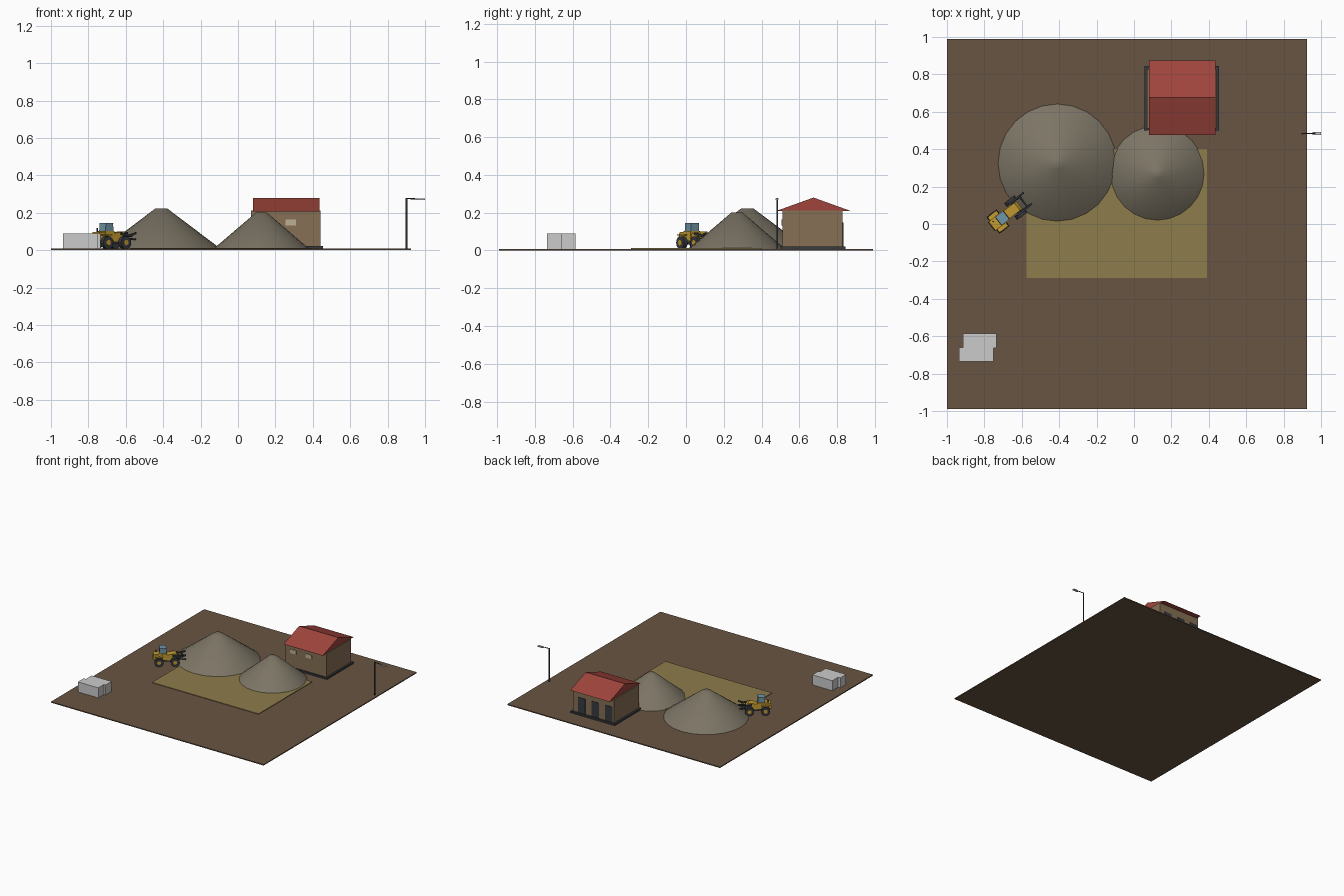
import bpy, bmesh, math
from mathutils import Matrix, Vector

if "Cube" in bpy.data.objects:
    bpy.data.objects.remove(bpy.data.objects["Cube"])

def mat(name, r, g, b):
    m = bpy.data.materials.new(name)
    m.diffuse_color = (r, g, b, 1)
    m.use_nodes = True
    m.node_tree.nodes["Principled BSDF"].inputs["Base Color"].default_value = m.diffuse_color
    return m

SOIL = mat("soil", .14, .09, .055)
SAND = mat("sand", .27, .20, .07)
GRAVEL = mat("gravel", .20, .175, .13)
ROOF = mat("roof_red", .35, .06, .045)
WALL = mat("wall_tan", .24, .16, .09)
CREAM = mat("cream", .50, .43, .30)
DARK = mat("dark", .04, .042, .05)
YELLOW = mat("yellow", .55, .33, .03)
GLASS = mat("glass", .16, .30, .38)

def make(name, bm, material=None, smooth=None):
    bmesh.ops.recalc_face_normals(bm, faces=bm.faces[:])
    me = bpy.data.meshes.new(name)
    bm.to_mesh(me)
    bm.free()
    ob = bpy.data.objects.new(name, me)
    bpy.context.collection.objects.link(ob)
    if material:
        me.materials.append(material)
    if smooth:
        bpy.ops.object.select_all(action='DESELECT')
        ob.select_set(True)
        bpy.context.view_layer.objects.active = ob
        bpy.ops.object.shade_smooth_by_angle(angle=math.radians(smooth))
    return ob

def box(name, x, y, z, material=None):
    """Box from (min, max) pairs on each axis."""
    bm = bmesh.new()
    c = [(a[0] + a[1]) / 2 for a in (x, y, z)]
    s = [a[1] - a[0] for a in (x, y, z)]
    bmesh.ops.create_cube(bm, size=1, matrix=Matrix.Translation(c) @ Matrix.Diagonal((*s, 1)))
    return make(name, bm, material)

def rod(name, a, b, r, material=None, sides=8, r2=None):
    """Cylinder or cone frustum from point a to point b."""
    a, b = Vector(a), Vector(b)
    rot = (b - a).to_track_quat('Z', 'Y').to_matrix().to_4x4()
    bm = bmesh.new()
    bmesh.ops.create_cone(bm, cap_ends=True, segments=sides, radius1=r, radius2=r if r2 is None else r2,
                          depth=(b - a).length, matrix=Matrix.Translation((a + b) / 2) @ rot)
    return make(name, bm, material, 50)

def prism(name, profile, axis, lo, hi, material=None):
    """Extrude a (u, z) profile along x or y."""
    bm = bmesh.new()
    pt = (lambda u, z, t: (t, u, z)) if axis == 'x' else (lambda u, z, t: (u, t, z))
    f = bm.faces.new([bm.verts.new(pt(u, z, lo)) for u, z in profile])
    ext = bmesh.ops.extrude_face_region(bm, geom=[f])
    d = Vector(pt(0, 0, hi - lo))
    bmesh.ops.translate(bm, vec=d, verts=[v for v in ext['geom'] if isinstance(v, bmesh.types.BMVert)])
    return make(name, bm, material)

# Ground and sand pad
G = .008
box("ground", (-1, .925), (-.99, .99), (0, G), SOIL)
box("sand_pad", (-.575, .39), (-.29, .40), (G - .002, .013), SAND)

# Gravel piles
rod("large_gravel_pile", (-.41, .325, .004), (-.41, .325, .222), .322, GRAVEL, 24, .033)
rod("small_gravel_pile", (.125, .27, .004), (.125, .27, .202), .26, GRAVEL, 24, .028)

# House
box("house_slab", (.055, .455), (.50, .845), (G - .002, .022), DARK)
box("house_walls", (.07, .442), (.51, .83), (.02, .212), WALL)
prism("house_roof", [(.475, .208), (.875, .208), (.675, .28)], 'x', .08, .435, ROOF)
for i, x in enumerate((.115, .255)):
    box(f"front_window_{i}", (x, x + .056), (.507, .515), (.133, .164), CREAM)
for i, x in enumerate((.08, .203, .328)):
    box(f"back_door_{i}", (x + .003, x + .068), (.825, .834), (.022, .148), DARK)

# Stacked blocks in the corner
box("front_block", (-.935, -.75), (-.735, -.66), (G, .09))
box("rear_block", (-.915, -.735), (-.662, -.585), (G, .09))

# Street lamp
rod("lamp_post", (.90, .483, .004), (.90, .483, .278), .005, DARK)
rod("lamp_arm", (.897, .483, .276), (.97, .483, .274), .003, DARK)
box("lamp_head", (.955, 1.0), (.475, .491), (.267, .275))

# Wheel loader, built facing +x then turned into place
parts = [
    prism("loader_hood", [(-.105, .055), (-.03, .045), (-.03, .102), (-.10, .096)], 'y', -.03, .03, YELLOW),
    box("loader_cab_base", (-.062, .0), (-.032, .032), (.05, .102), YELLOW),
    prism("loader_cab", [(-.058, .10), (-.002, .10), (-.006, .143), (-.054, .143)], 'y', -.027, .027, GLASS),
    box("loader_cab_roof", (-.056, -.004), (-.028, .028), (.142, .146), GLASS),
    prism("loader_front_body", [(.0, .045), (.08, .045), (.085, .075), (.07, .10), (.0, .09)],
          'y', -.026, .026, YELLOW),
    rod("loader_exhaust", (-.08, .015, .09), (-.08, .015, .118), .004, DARK),
    rod("loader_crossbar", (.112, -.04, .075), (.112, .04, .075), .005, DARK),
]
for s in (-1, 1):
    side = "left" if s > 0 else "right"
    for end, x in (("rear", -.06), ("front", .06)):
        parts.append(rod(f"{end}_{side}_wheel", (x, s * .032, .041), (x, s * .056, .041), .034, DARK, 16))
        parts.append(rod(f"{end}_{side}_hub", (x, s * .05, .041), (x, s * .058, .041), .015, YELLOW, 12))
    parts.append(box(f"{side}_fender", (-.09, -.03), sorted((s * .03, s * .052)), (.078, .084), YELLOW))
    parts.append(prism(f"{side}_lift_arm", [(.04, .082), (.10, .072), (.142, .086), (.140, .096), (.10, .084), (.04, .095)],
                       'y', s * .037 - .005, s * .037 + .005, DARK))
    parts.append(rod(f"{side}_lift_rod", (.05, s * .03, .062), (.14, s * .037, .058), .005, DARK))
for axle, x in (("rear", -.06), ("front", .06)):
    parts.append(rod(f"{axle}_axle", (x, -.045, .041), (x, .045, .041), .008, DARK))
parts.append(box("loader_chassis", (-.09, .08), (-.018, .018), (.032, .056), DARK))

place = Matrix.Translation((-.68, .05, 0)) @ Matrix.Rotation(math.radians(38), 4, 'Z')
for p in parts:
    p.matrix_world = place
